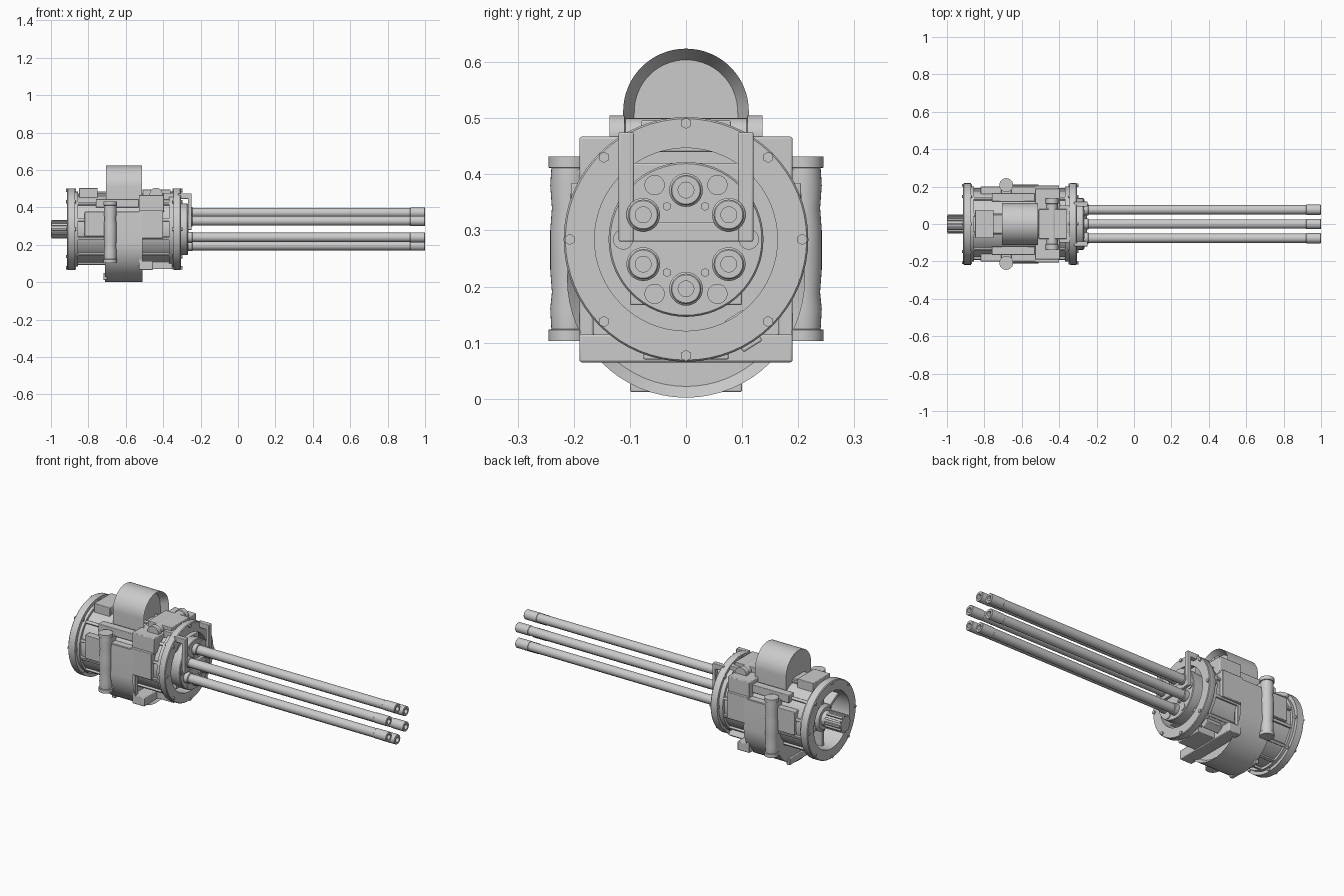
import bpy, bmesh
from math import pi, sin, cos, radians
from mathutils import Vector, Matrix

if "Cube" in bpy.data.objects:
    bpy.data.objects.remove(bpy.data.objects["Cube"])

AXIS = 0.284  # height of the rotation axis


def material(name, value):
    m = bpy.data.materials.new(name)
    m.use_nodes = True
    m.diffuse_color = (value, value, value, 1)
    m.node_tree.nodes["Principled BSDF"].inputs["Base Color"].default_value = m.diffuse_color
    return m


GREY = material("light_grey", 0.6)


def finish(name, bm, bevel=0):
    bmesh.ops.recalc_face_normals(bm, faces=bm.faces)
    me = bpy.data.meshes.new(name)
    bm.to_mesh(me)
    bm.free()
    me.materials.append(GREY)
    ob = bpy.data.objects.new(name, me)
    bpy.context.collection.objects.link(ob)
    if bevel:
        mod = ob.modifiers.new("soft_edges", "BEVEL")
        mod.width = bevel
        mod.segments = 2
    bpy.ops.object.select_all(action="DESELECT")
    ob.select_set(True)
    bpy.context.view_layer.objects.active = ob
    bpy.ops.object.shade_smooth_by_angle(angle=radians(35))
    return ob


def box(name, x, y, z, bevel=0.003, roll=0):
    """Box from ranges; roll turns it about the main axis."""
    bm = bmesh.new()
    bmesh.ops.create_cube(bm, size=1)
    for v in bm.verts:
        v.co = Vector(r[0] + (c + 0.5) * (r[1] - r[0]) for c, r in zip(v.co, (x, y, z)))
    if roll:
        bmesh.ops.rotate(bm, verts=bm.verts, cent=(0, 0, AXIS), matrix=Matrix.Rotation(roll, 3, "X"))
    return finish(name, bm, bevel)


def lathe(name, profile, y=0, z=AXIS, steps=64, turn=None, at=None):
    """Spin a closed (along, radius) outline about x, optionally re-aimed."""
    bm = bmesh.new()
    vs = [bm.verts.new((a, 0, r)) for a, r in profile]
    es = [bm.edges.new((vs[i - 1], vs[i])) for i in range(len(vs))]
    bmesh.ops.spin(bm, geom=vs + es, cent=(0, 0, 0), axis=(1, 0, 0), angle=2 * pi, steps=steps)
    bmesh.ops.remove_doubles(bm, verts=bm.verts, dist=1e-5)
    bmesh.ops.dissolve_degenerate(bm, edges=bm.edges, dist=1e-6)
    if turn:
        bmesh.ops.transform(bm, matrix=turn, verts=bm.verts)
    bmesh.ops.translate(bm, verts=bm.verts, vec=at or (0, y, z))
    return finish(name, bm)


def rod(name, x0, x1, r, y=0, z=AXIS, steps=24):
    return lathe(name, [(x0, 0), (x0, r), (x1, r), (x1, 0)], y, z, steps)


def prism(name, outline, x0, x1, rim, depth):
    """Extrude a (y, z) outline along x and recess its muzzle-side face."""
    bm = bmesh.new()
    f = bm.faces.new([bm.verts.new((x0, y, z)) for y, z in outline])
    ext = bmesh.ops.extrude_face_region(bm, geom=[f])["geom"]
    bmesh.ops.translate(bm, verts=[g for g in ext if isinstance(g, bmesh.types.BMVert)], vec=(x1 - x0, 0, 0))
    bmesh.ops.recalc_face_normals(bm, faces=bm.faces)
    end = max(bm.faces, key=lambda g: g.calc_center_median().x)
    bmesh.ops.inset_region(bm, faces=[end], thickness=rim, depth=0)
    bmesh.ops.translate(bm, verts=end.verts, vec=(-depth, 0, 0))
    return finish(name, bm)


def polar(r, deg):
    return r * sin(radians(deg)), AXIS + r * cos(radians(deg))


# Housing: hollow end flanges joined by a drum
lathe("front_flange", [(-0.345, 0.163), (-0.345, 0.215), (-0.34, 0.218), (-0.309, 0.218),
                       (-0.305, 0.215), (-0.305, 0.163)])
lathe("rear_flange", [(-0.871, 0.16), (-0.871, 0.218), (-0.91, 0.218), (-0.914, 0.214), (-0.914, 0.16)])
lathe("drum", [(-0.89, 0.16), (-0.89, 0.186), (-0.33, 0.186), (-0.33, 0.165), (-0.39, 0.163),
               (-0.39, 0), (-0.8, 0), (-0.8, 0.16)])
lathe("rear_collar", [(-0.872, 0.18), (-0.872, 0.2), (-0.855, 0.2), (-0.855, 0.18)])
lathe("front_collar", [(-0.37, 0.18), (-0.37, 0.2), (-0.344, 0.2), (-0.344, 0.18)])
for i in range(12):
    box("drum_rib", (-0.875, -0.34), (-0.008, 0.008), (AXIS + 0.17, AXIS + 0.197), 0.002, i * pi / 6 + pi / 12)

# Flange bolts
for i in range(8):
    y, z = polar(0.207, i * 45)
    rod("front_bolt", -0.35, -0.298, 0.01, y, z, 6)
    rod("rear_bolt", -0.919, -0.865, 0.009, y, z, 6)

# Rotor face with its pockets and bolts
box("rotor_block", (-0.4, -0.315), (-0.1, 0.1), (0.167, 0.42))
lathe("rotor_disc", [(-0.4, 0), (-0.4, 0.13), (-0.3, 0.138), (-0.272, 0.138), (-0.268, 0.135), (-0.268, 0)])
for i in range(6):
    y, z = polar(0.112, 30 + i * 60)
    rod("rotor_boss", -0.3, -0.264, 0.018, y, z)
for sy in (-1, 1):
    for sz in (-1, 1):
        rod("rotor_bolt", -0.3, -0.255, 0.008, sy * 0.034, AXIS + sz * 0.059, 6)

# Six barrels with open bores
for i in range(6):
    y, z = polar(0.088, i * 60)
    lathe("barrel", [(-0.3, 0), (-0.3, 0.025), (0.92, 0.025), (0.922, 0.027), (0.998, 0.027),
                     (1.0, 0.025), (1.0, 0.014), (0.9, 0.014), (0.9, 0)], y, z, 28)
    lathe("barrel_collar", [(-0.28, 0.02), (-0.28, 0.03), (-0.245, 0.03), (-0.242, 0.027), (-0.242, 0.02)], y, z, 28)

# Fork in front of the rotor
box("fork_plate", (-0.268, -0.25), (-0.12, 0.12), (0.28, 0.315))
for s in (-1, 1):
    ys = sorted((s * 0.093, s * 0.12))
    box("fork_prong", (-0.268, -0.248), ys, (0.28, 0.475))
    box("fork_tip", (-0.32, -0.248), ys, (0.445, 0.475))

# Rear drive: splined shaft, hub and spokes inside the open end
rod("drive_shaft", -1.0, -0.79, 0.042, steps=32)
lathe("drive_hub", [(-0.8, 0.03), (-0.8, 0.075), (-0.86, 0.075), (-0.875, 0.06), (-0.875, 0.03)])
for i in range(12):
    box("spline", (-0.998, -0.9), (-0.006, 0.006), (AXIS + 0.035, AXIS + 0.05), 0.001, i * pi / 6)
for i in range(6):
    box("hub_spoke", (-0.86, -0.79), (-0.009, 0.009), (AXIS + 0.06, AXIS + 0.165), 0.002, i * pi / 3)

# Feed cover: hump above, rounded trough below
arc = [i * pi / 32 for i in range(33)]
prism("top_hump", [(0.112 * cos(a), 0.512 + 0.112 * sin(a)) for a in arc] + [(-0.112, 0.44), (0.112, 0.44)],
      -0.706, -0.512, 0.02, 0.04)
prism("lower_trough", [(0.212 * cos(a), 0.214 - 0.212 * sin(a)) for a in arc] + [(-0.205, 0.375), (0.205, 0.375)],
      -0.71, -0.51, 0.02, 0.02)
box("trough_lip", (-0.72, -0.7), (-0.1, 0.1), (0.012, 0.05))

# Square mounting frame around the drum
box("frame_top", (-0.53, -0.395), (-0.19, 0.19), (0.375, 0.467), 0.004)
box("frame_bottom", (-0.53, -0.455), (-0.19, 0.19), (0.065, 0.115), 0.004)
for s in (-1, 1):
    def side(a, b):
        return sorted((s * a, s * b))
    box("frame_side", (-0.53, -0.51), side(0.165, 0.19), (0.067, 0.465))
    box("side_panel", (-0.82, -0.4), side(0.16, 0.2), (0.246, 0.378))
    box("side_cheek", (-0.53, -0.4), side(0.16, 0.205), (0.235, 0.385))
    box("upper_rail", (-0.76, -0.53), side(0.12, 0.165), (0.4, 0.445))
    box("cylinder_mount", (-0.71, -0.655), side(0.15, 0.2), (0.13, 0.41))
    # Upright side cylinder with end caps and a waisted body
    lathe("side_cylinder", [(0.103, 0), (0.103, 0.037), (0.123, 0.037), (0.124, 0.032), (0.16, 0.034),
                            (0.19, 0.031), (0.23, 0.034), (0.3, 0.034), (0.34, 0.031), (0.38, 0.034),
                            (0.411, 0.032), (0.412, 0.037), (0.432, 0.037), (0.432, 0)],
          turn=Matrix.Rotation(-pi / 2, 4, "Y"), at=(-0.683, s * 0.208, 0), steps=32)

# Cross cylinder and covers along the top
lathe("cross_cylinder", [(-0.136, 0), (-0.136, 0.035), (-0.11, 0.035), (-0.108, 0.03), (0.108, 0.03),
                         (0.11, 0.035), (0.136, 0.035), (0.136, 0)],
      turn=Matrix.Rotation(pi / 2, 4, "Z"), at=(-0.438, 0, 0.47), steps=32)
box("top_cover", (-0.51, -0.36), (-0.08, 0.08), (0.44, 0.496))
box("front_latch", (-0.4, -0.33), (-0.1, 0.1), (0.44, 0.478))
box("rear_pad", (-0.85, -0.75), (-0.076, 0.076), (0.44, 0.503))
box("pad_bridge", (-0.76, -0.7), (-0.05, 0.05), (0.44, 0.485))
box("bottom_rail", (-0.5, -0.35), (-0.076, 0.076), (0.07, 0.11))
box("lower_lug", (-0.46, -0.36), (-0.02, 0.02), (AXIS - 0.225, AXIS - 0.16), 0.003, radians(32))
